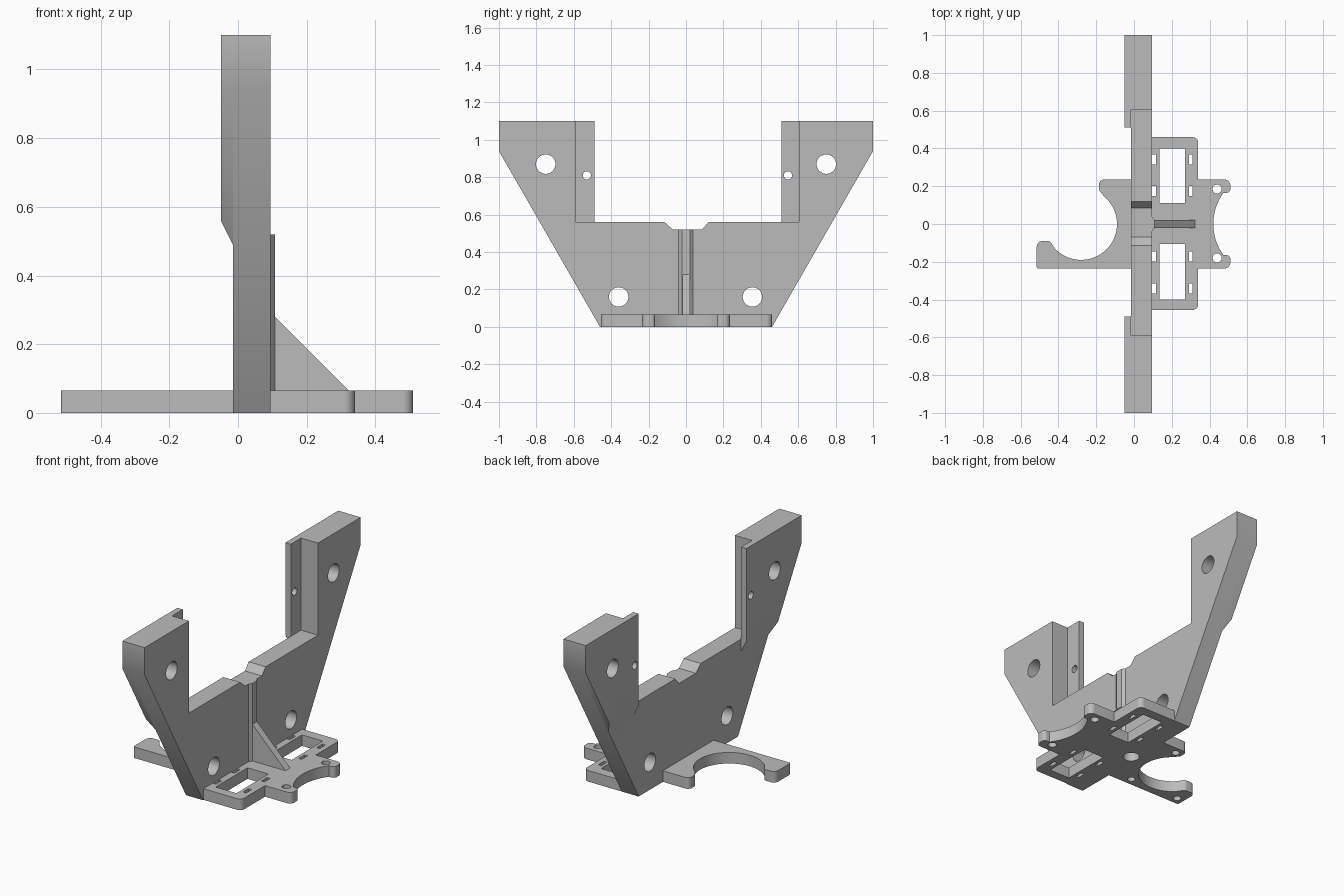
import bpy, bmesh, math
from mathutils import Vector

cube = bpy.data.objects.get("Cube")
if cube:
    bpy.data.objects.remove(cube, do_unlink=True)

grey = bpy.data.materials.new("plain_grey")
grey.use_nodes = True
tone = (0.5, 0.5, 0.5, 1)
grey.diffuse_color = tone
grey.node_tree.nodes["Principled BSDF"].inputs["Base Color"].default_value = tone


def loft(name, low, high, axis, lo, hi):
    """Solid between two matching outlines lying across the given axis."""
    def place(p, t):
        return {"x": (t, p[0], p[1]), "y": (p[0], t, p[1]), "z": (p[0], p[1], t)}[axis]
    bm = bmesh.new()
    a = [bm.verts.new(place(p, lo)) for p in low]
    b = [bm.verts.new(place(p, hi)) for p in high]
    bm.faces.new(a)
    bm.faces.new(b)
    for i in range(len(a)):
        j = (i + 1) % len(a)
        bm.faces.new((a[i], a[j], b[j], b[i]))
    bmesh.ops.recalc_face_normals(bm, faces=bm.faces)
    mesh = bpy.data.meshes.new(name)
    bm.to_mesh(mesh)
    bm.free()
    mesh.materials.append(grey)
    obj = bpy.data.objects.new(name, mesh)
    bpy.context.collection.objects.link(obj)
    return obj


def prism(name, pts, axis, lo, hi):
    return loft(name, pts, pts, axis, lo, hi)


def arc(cx, cy, r, start, end, n):
    angles = [math.radians(start + (end - start) * i / n) for i in range(n + 1)]
    return [(cx + r * math.cos(t), cy + r * math.sin(t)) for t in angles]


def disc(cx, cy, r):
    return arc(cx, cy, r, 0, 360, 32)[:-1]


def rect(x0, x1, y0, y1):
    return [(x0, y0), (x1, y0), (x1, y1), (x0, y1)]


def rounded(pts):
    """Round every corner given as (x, y, radius)."""
    out = []
    for i, p in enumerate(pts):
        if len(p) == 2:
            out.append(p)
            continue
        c = Vector(p[:2])
        u = (Vector(pts[i - 1][:2]) - c).normalized()
        v = (Vector(pts[(i + 1) % len(pts)][:2]) - c).normalized()
        half = u.angle(v) / 2
        mid = c + (u + v).normalized() * p[2] / math.sin(half)
        reach = p[2] / math.tan(half)
        s, e = c + u * reach - mid, c + v * reach - mid
        for k in range(9):
            d = s.lerp(e, k / 8).normalized() * p[2]
            out.append(tuple(mid + d))
    return out


def combine(obj, others, operation):
    for other in others:
        mod = obj.modifiers.new(operation.lower(), "BOOLEAN")
        mod.operation = operation
        mod.solver = "EXACT"
        mod.object = other
        bpy.context.view_layer.objects.active = obj
        bpy.ops.object.modifier_apply(modifier=mod.name)
        bpy.data.objects.remove(other, do_unlink=True)


# Upright wall
BACK, FRONT, PAD = -0.015, 0.095, -0.05
TOP, SHELF, FOOT = 1.1, 0.56, 0.46
right_arm = [(-FOOT, 0), (-1, 0.94), (-1, TOP), (-0.59, TOP), (-0.59, SHELF)]
notch = [(-0.115, SHELF), (-0.07, 0.52), (0.085, 0.52), (0.12, SHELF)]
left_arm = [(0.605, SHELF), (0.605, TOP), (1, TOP), (1, 0.94), (FOOT, 0)]
wall = prism("upright_wall", right_arm + notch + left_arm, "x", BACK, FRONT)


# Thicker arm backs with a lip, tapering into the wall
def pad_outline(side, inner, z):
    outer = FOOT + z * (1 - FOOT) / 0.94
    return [(side * inner, TOP), (side, TOP), (side, 0.94), (side * outer, z), (side * inner, z)]


pads = [loft("arm_pad", pad_outline(s, i, SHELF), pad_outline(s, i, 0.49), "x", PAD, BACK)
        for s, i in ((-1, 0.49), (1, 0.51))]
combine(wall, pads, "UNION")

# Wall bolt holes, lip holes and the centre recess
bolts = [(-0.75, 0.87, 0.052), (0.75, 0.87, 0.052), (-0.36, 0.16, 0.052),
         (0.355, 0.16, 0.052), (-0.53, 0.81, 0.022), (0.545, 0.81, 0.022)]
cutters = [prism("bolt_cutter", disc(*b), "x", -0.2, 0.2) for b in bolts]


def centre_cutter():
    return prism("centre_cutter", disc(0.02, 0, 0.045), "z", -0.1, 0.05)


combine(wall, cutters + [centre_cutter()], "DIFFERENCE")

# Base plate with round scoops on both ends
THICK = 0.065
end_scoop = arc(0.70, 0, 0.28, 216, 144, 24)
side_scoop = arc(-0.28, 0, 0.19, 50, -137, 40)
outline = rounded(
    [(0.05, -0.455), (0.34, -0.455, 0.03), (0.34, -0.235), (0.51, -0.235, 0.03),
     (0.51, -0.165, 0.02)] + end_scoop +
    [(0.51, 0.165, 0.02), (0.51, 0.235, 0.03), (0.34, 0.235), (0.34, FOOT, 0.03),
     (0.05, FOOT), (0.05, 0.235), (-0.185, 0.235, 0.025), (-0.185, 0.18, 0.02)] + side_scoop +
    [(-0.445, -0.09, 0.025), (-0.515, -0.09, 0.03), (-0.515, -0.235, 0.008), (0.05, -0.235)])
plate = prism("base_plate", outline, "z", 0, THICK)

# Windows, slots and screw holes
cuts = [rect(0.135, 0.27, 0.11, 0.40), rect(0.135, 0.27, -0.40, -0.105),
        disc(0.44, 0.185, 0.024), disc(0.44, -0.18, 0.024)]
for x in (0.096, 0.29):
    for y in (0.315, 0.148, -0.198, -0.368):
        cuts.append(rect(x, x + 0.02, y, y + 0.053))
cutters = [prism("plate_cutter", c, "z", -0.1, 0.2) for c in cuts]
for x, y in ((-0.14, 0.19), (-0.14, -0.19), (-0.47, -0.19)):
    cutters.append(prism("screw_cutter", disc(x, y, 0.022), "z", -0.1, 0.045))
combine(plate, cutters + [centre_cutter()], "DIFFERENCE")

# Bevelled strip and triangular gusset
strip = prism("wall_strip", [(FRONT, -0.04), (0.108, -0.022), (0.108, 0.022), (FRONT, 0.038)],
              "z", THICK, 0.52)
gusset = prism("gusset", [(0.1, THICK), (0.322, THICK), (0.108, 0.28), (0.1, 0.28)],
               "y", -0.02, 0.022)

# Smooth round walls, keep edges sharp
bpy.ops.object.select_all(action="DESELECT")
for obj in (wall, plate, strip, gusset):
    obj.select_set(True)
bpy.context.view_layer.objects.active = wall
bpy.ops.object.shade_smooth_by_angle(angle=math.radians(30))
